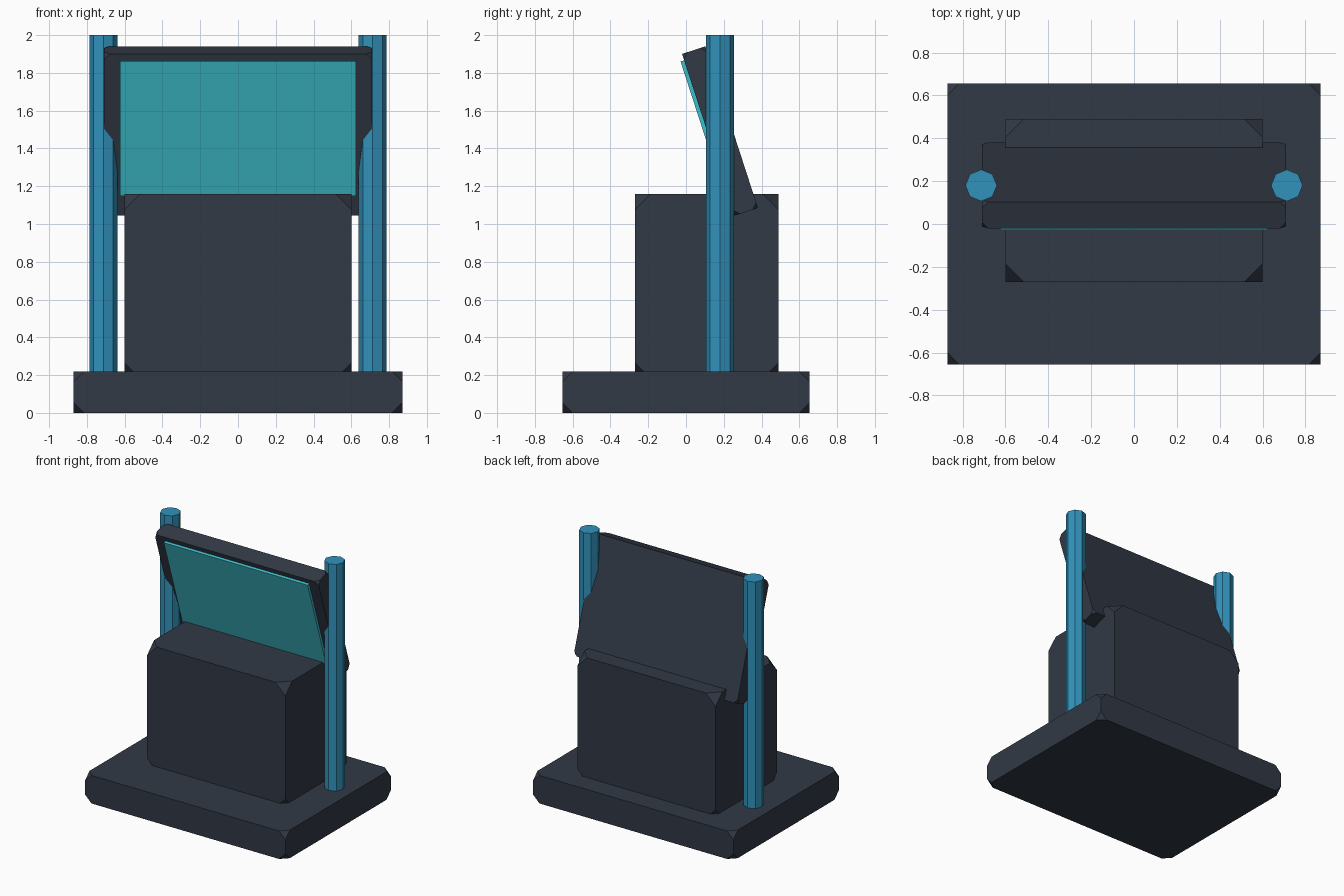
import bpy
import bmesh
from math import radians, sin, cos
from mathutils import Matrix, Vector

default = bpy.data.objects.get("Cube")
if default:
    bpy.data.objects.remove(default, do_unlink=True)


def material(name, rgb):
    m = bpy.data.materials.new(name)
    m.use_nodes = True
    colour = (*rgb, 1)
    m.diffuse_color = colour
    m.node_tree.nodes["Principled BSDF"].inputs["Base Color"].default_value = colour
    return m


slate = material("dark slate", (0.031, 0.041, 0.060))
blue = material("steel blue", (0.032, 0.29, 0.50))
teal = material("bright teal", (0.046, 0.52, 0.60))


def finish(name, bm, mat):
    mesh = bpy.data.meshes.new(name)
    bmesh.ops.recalc_face_normals(bm, faces=bm.faces)
    bm.to_mesh(mesh)
    bm.free()
    mesh.materials.append(mat)
    ob = bpy.data.objects.new(name, mesh)
    bpy.context.collection.objects.link(ob)
    return ob


def box(name, size, centre, mat, cut=0, tilt=0):
    """Box whose eight corners are clipped, leaning about x."""
    bm = bmesh.new()
    bmesh.ops.create_cube(bm, size=1, matrix=Matrix.Diagonal((*size, 1)))
    if cut:
        bmesh.ops.bevel(bm, geom=bm.verts[:], offset=cut, offset_type='OFFSET',
                        segments=1, profile=0.5, affect='VERTICES')
    ob = finish(name, bm, mat)
    ob.location = centre
    ob.rotation_euler.x = tilt
    return ob


# Base slab and main body
box("base", (1.74, 1.31, 0.22), (0, 0, 0.11), slate, cut=0.055)
box("body", (1.20, 0.76, 0.98), (0, 0.11, 0.67), slate, cut=0.085)

# Leaning panel with a thin screen on its front face
lean = radians(18)
hub = Vector((0, 0.18, 1.4925))
box("panel", (1.42, 0.13, 0.90), hub, slate, cut=0.03, tilt=lean)
offset = Matrix.Rotation(lean, 3, 'X') @ Vector((0, -0.073, 0.04))
box("screen", (1.25, 0.024, 0.748), hub + offset, teal, cut=0.004, tilt=lean)

# Octagonal posts
for side, x in (("left", 0.713), ("right", -0.713)):
    bm = bmesh.new()
    bmesh.ops.create_cone(bm, cap_ends=True, segments=8, radius1=0.074,
                          radius2=0.074, depth=1.82)
    post = finish(side + "_post", bm, blue)
    post.location = (x, 0.18, 1.09)
